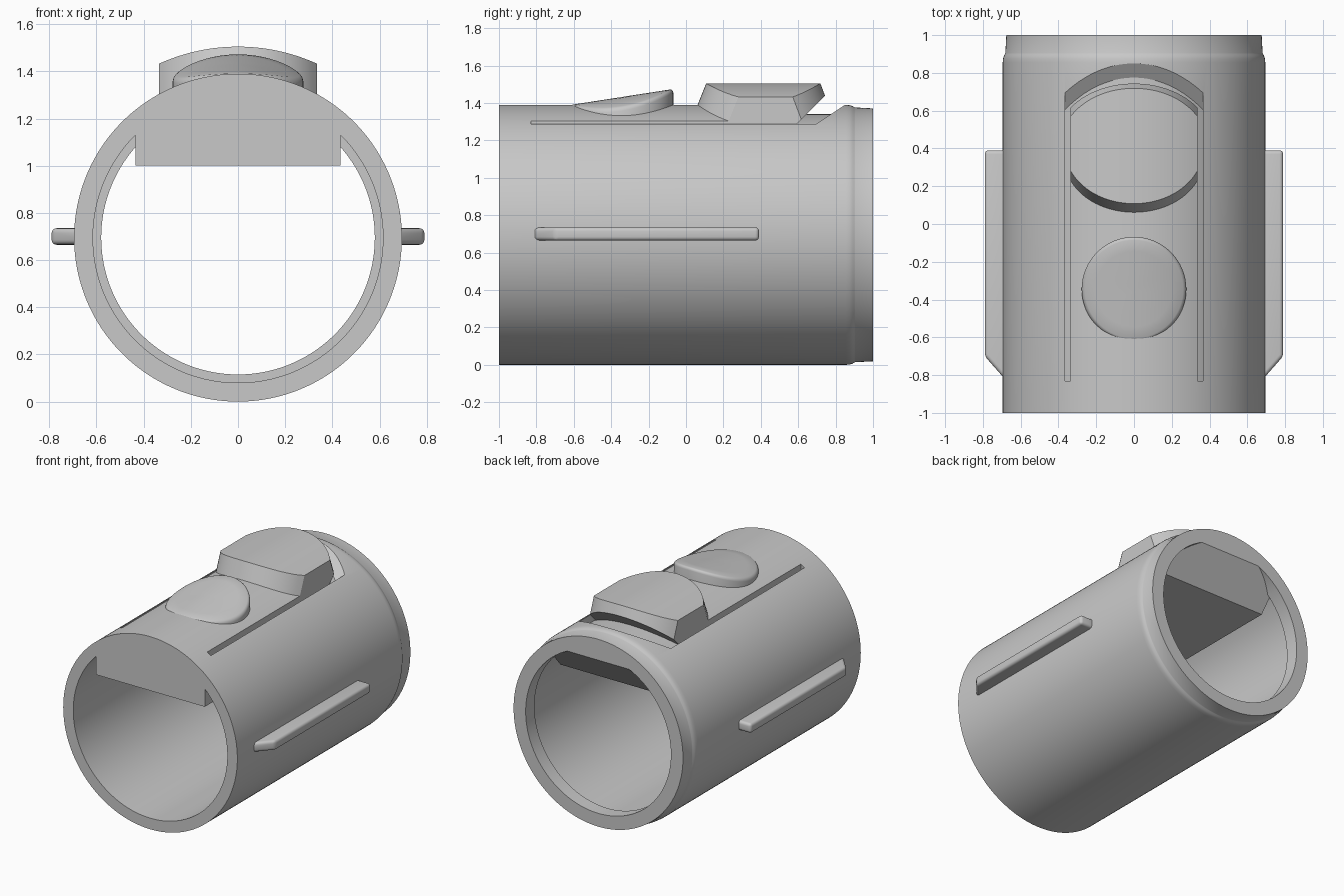
import bpy, bmesh
from math import sin, cos, tau, sqrt, radians

old = bpy.data.objects.get("Cube")
if old:
    bpy.data.objects.remove(old)

AXIS = 0.695  # height of the tube axis, equal to its radius

grey = bpy.data.materials.new("matte_grey")
grey.use_nodes = True
colour = (0.58, 0.58, 0.58, 1)
grey.diffuse_color = colour
grey.node_tree.nodes["Principled BSDF"].inputs["Base Color"].default_value = colour


def loft(name, sections):
    """Skin a list of closed sections and cap both ends."""
    bm = bmesh.new()
    rows = [[bm.verts.new(p) for p in s] for s in sections]
    n = len(rows[0])
    for a, b in zip(rows, rows[1:]):
        for i in range(n):
            j = (i + 1) % n
            bm.faces.new((a[i], a[j], b[j], b[i]))
    bm.faces.new(rows[0])
    bm.faces.new(rows[-1])
    bmesh.ops.recalc_face_normals(bm, faces=bm.faces)
    mesh = bpy.data.meshes.new(name)
    bm.to_mesh(mesh)
    bm.free()
    mesh.materials.append(grey)
    obj = bpy.data.objects.new(name, mesh)
    bpy.context.collection.objects.link(obj)
    return obj


def turned(name, profile, n=160):
    """Rings of (y, radius) around the tube axis."""
    angles = [tau * i / n for i in range(n)]
    return loft(name, [[(r * cos(a), y, AXIS + r * sin(a)) for a in angles]
                       for y, r in profile])


def side_prism(name, half_width, outline):
    """Extrude a (y, z) outline across x."""
    return loft(name, [[(x, y, z) for y, z in outline]
                       for x in (-half_width, half_width)])


def activate(obj):
    bpy.ops.object.select_all(action='DESELECT')
    obj.select_set(True)
    bpy.context.view_layer.objects.active = obj


def cut(obj, cutter):
    mod = obj.modifiers.new("cut", 'BOOLEAN')
    mod.operation = 'DIFFERENCE'
    mod.solver = 'EXACT'
    mod.object = cutter
    activate(obj)
    bpy.ops.object.modifier_apply(modifier=mod.name)
    bpy.data.objects.remove(cutter)


def smooth(obj, angle=30):
    activate(obj)
    bpy.ops.object.shade_smooth_by_angle(angle=radians(angle))


# Tube body with rounded shoulder and stepped neck
body = turned("tube_body", [(-1, AXIS), (0.855, AXIS), (0.875, 0.693),
                            (0.89, 0.689), (0.9, 0.683), (0.905, 0.681), (1, 0.676)])

# Bore with rear lip, leaving a flat-bottomed block along the roof
bore = turned("bore_cutter", [(-1.1, 0.615), (0.9, 0.615), (0.9, 0.58), (1.1, 0.58)])
cut(bore, side_prism("roof_block", 0.435, [(-1.2, 1.0), (0.81, 1.0), (1.15, 1.394),
                                           (1.15, 1.6), (-1.2, 1.6)]))
cut(body, bore)

# Side grooves joining a ramped recess around the slider
recess = side_prism("recess_cutter", 0.365, [(-0.83, 1.05), (-0.83, 1.6),
                                             (1.165, 1.6), (0.34, 1.05)])
cut(recess, turned("recess_floor", [(-1.3, 0.645), (1.3, 0.645)]))
cut(recess, side_prism("tongue", 0.335, [(-1, 0.9), (-1, 1.7), (0.32, 1.7), (0.32, 0.9)]))
cut(body, recess)
smooth(body)

# Slider button: curved top, flared ends, undercut at the back
sections = []
COLUMNS = 32
for i in range(COLUMNS + 1):
    x = 0.335 * (2 * i / COLUMNS - 1)
    top = AXIS + sqrt(0.81 ** 2 - x * x)
    low = 1.2
    front = 0.46 - sqrt(0.38 ** 2 - x * x)
    back = 0.337 + sqrt(0.408 ** 2 - x * x)
    kink = (back + 0.281) / 1.38
    sections.append([(x, front + 0.4 * (low - 1.435), low),
                     (x, front + 0.4 * (top - 1.435), top),
                     (x, back - 0.38 * (top - 1.435), top),
                     (x, kink, kink + AXIS),
                     (x, low - AXIS, low)])
smooth(loft("slider_button", sections), 25)


# Round thumb pad rising towards the back
def pad_top(x, y):
    return 1.39 + 0.155 * (y + 0.615) - 0.735 + sqrt(0.735 ** 2 - x * x)


rings = []
for r, drop in [(0.277, None), (0.277, 0.02), (0.274, 0.009), (0.268, 0.003),
                (0.26, 0), (0.2, 0), (0.14, 0), (0.08, 0), (0.02, 0)]:
    ring = []
    for i in range(64):
        x, y = r * cos(tau * i / 64), -0.345 + r * sin(tau * i / 64)
        ring.append((x, y, 1.25 if drop is None else pad_top(x, y) - drop))
    rings.append(ring)
smooth(loft("thumb_pad", rings), 40)

# Side ribs with a slanted nose
for side, sign in (("left", 1), ("right", -1)):
    plan = [(0.64, -0.87), (0.79, -0.7), (0.79, 0.39), (0.64, 0.39)]
    rib = loft(side + "_rib", [[(sign * x, y, z) for x, y in plan] for z in (0.665, 0.735)])
    bevel = rib.modifiers.new("round_edges", 'BEVEL')
    bevel.width = 0.02
    bevel.segments = 4
    activate(rib)
    bpy.ops.object.modifier_apply(modifier=bevel.name)
    smooth(rib, 40)
